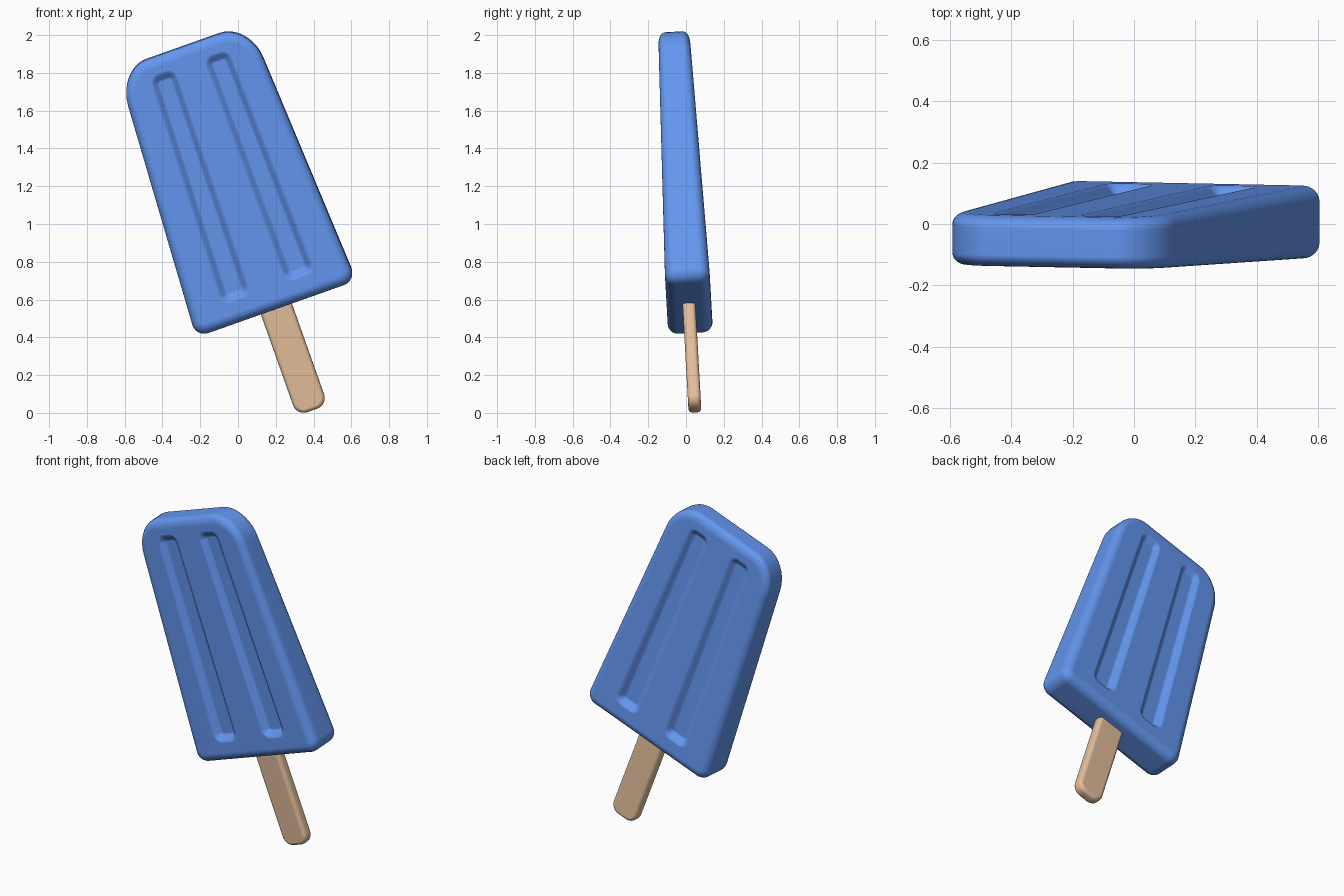
import bpy
import bmesh
from math import radians, sin, cos, pi
from mathutils import Matrix

if "Cube" in bpy.data.objects:
    bpy.data.objects.remove(bpy.data.objects["Cube"], do_unlink=True)

BASE, TOP = 0.455, 1.93          # ends of the ice block along its own axis
NARROW, THIN = 0.18, 0.32        # how much the block shrinks toward its top
POSE = (Matrix.Translation((0.354, 0.041, 0.125))
        @ Matrix.Rotation(radians(3.2), 4, 'X')
        @ Matrix.Rotation(radians(-19.5), 4, 'Y'))


def material(name, rgb):
    mat = bpy.data.materials.new(name)
    mat.use_nodes = True
    color = (*rgb, 1)
    mat.diffuse_color = color
    node = mat.node_tree.nodes["Principled BSDF"]
    node.inputs["Base Color"].default_value = color
    node.inputs["Roughness"].default_value = 0.5
    return mat


def outline(half, low, high, r_low, r_high, steps=10):
    """Points of an upright rectangle with rounded corners, as (x, z)."""
    points = []
    for i, (sx, sz) in enumerate(((1, 1), (-1, 1), (-1, -1), (1, -1))):
        r = r_high if sz > 0 else r_low
        cx = sx * (half - r)
        cz = high - r if sz > 0 else low + r
        for k in range(steps + 1):
            a = (i + k / steps) * pi / 2
            points.append((cx + r * cos(a), cz + r * sin(a)))
    return points


def loft(bm, rings, center, half, low, high, r_low, r_high):
    """Closed solid from rounded outlines, one per (depth, inset) pair."""
    loops = []
    for y, inset in rings:
        shape = outline(half - inset, low + inset, high - inset,
                        r_low - inset, r_high - inset)
        loops.append([bm.verts.new((center + x, y, z)) for x, z in shape])
    for a, b in zip(loops, loops[1:]):
        for i in range(len(a)):
            bm.faces.new((a[i - 1], a[i], b[i], b[i - 1]))
    bm.faces.new(loops[0])
    bm.faces.new(loops[-1])


def pillow(depth, radius, steps=6):
    """Rings of a slab whose front and back rims are rounded."""
    front = []
    for k in range(steps + 1):
        a = k / steps * pi / 2
        front.append((-depth + radius * (1 - cos(a)), radius * (1 - sin(a))))
    return front + [(-y, inset) for y, inset in reversed(front)]


def taper(bm):
    """Narrow and thin the shape toward the top of the ice block."""
    for v in bm.verts:
        t = (v.co.z - BASE) / (TOP - BASE)
        v.co.x *= 1 - NARROW * t
        v.co.y *= 1 - THIN * t


def finish(bm, name, mat):
    bmesh.ops.recalc_face_normals(bm, faces=bm.faces[:])
    for f in bm.faces:
        f.smooth = True
    mesh = bpy.data.meshes.new(name)
    bm.to_mesh(mesh)
    bm.free()
    mesh.transform(POSE)
    mesh.materials.append(mat)
    obj = bpy.data.objects.new(name, mesh)
    bpy.context.collection.objects.link(obj)
    return obj


blue = material("blue_ice", (0.126, 0.307, 0.87))
wood = material("pale_wood", (0.78, 0.52, 0.33))

# Ice block: tapered slab, wide round top corners and tight bottom corners
bm = bmesh.new()
loft(bm, pillow(0.12, 0.055), 0, 0.45, BASE, TOP, 0.07, 0.2)
taper(bm)
ice = finish(bm, "ice_block", blue)

# Groove cutters: soft-edged pockets, two on the front and two on the back
GROOVE = [(0.084, 0.042), (0.085, 0.036), (0.089, 0.03), (0.108, 0.012),
          (0.115, 0.005), (0.119, -0.003), (0.122, -0.012), (0.16, -0.014)]
bm = bmesh.new()
for side in (-1, 1):
    for face in (-1, 1):
        rings = [(face * y, inset) for y, inset in GROOVE]
        loft(bm, rings, side * 0.182, 0.08, 0.577, 1.835, 0.05, 0.05)
taper(bm)
cutter = finish(bm, "groove_cutter", blue)
cutter.hide_render = True

cut = ice.modifiers.new("grooves", 'BOOLEAN')
cut.object = cutter
cut.operation = 'DIFFERENCE'
cut.solver = 'EXACT'
bpy.context.view_layer.update()
bpy.context.view_layer.objects.active = ice
bpy.ops.object.modifier_apply(modifier=cut.name)
bpy.data.objects.remove(cutter, do_unlink=True)

# Stick: flat bar with rounded ends, running up into the ice
bm = bmesh.new()
loft(bm, pillow(0.034, 0.022, 4), 0, 0.087, -0.118, 0.75, 0.06, 0.06)
stick = finish(bm, "stick", wood)

for obj in (ice, stick):
    obj.modifiers.new("clean_shading", 'WEIGHTED_NORMAL')
